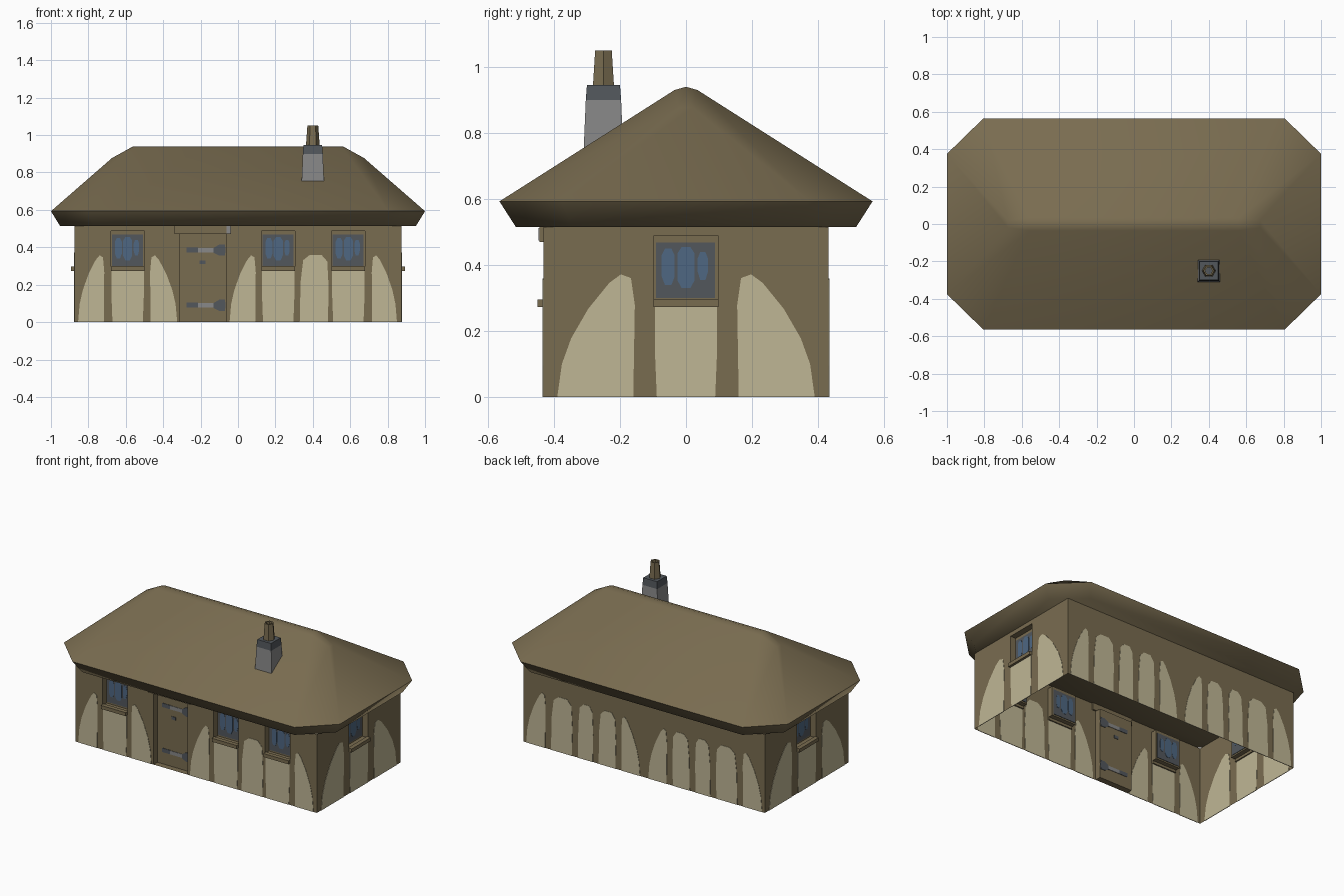
import bpy, bmesh, math
from mathutils import Matrix, Vector

if "Cube" in bpy.data.objects:
    bpy.data.objects.remove(bpy.data.objects["Cube"])


def material(name, r, g, b):
    lin = [((c / 255 + 0.055) / 1.055) ** 2.4 for c in (r, g, b)]
    m = bpy.data.materials.new(name)
    m.diffuse_color = (*lin, 1)
    m.use_nodes = True
    m.node_tree.nodes["Principled BSDF"].inputs["Base Color"].default_value = m.diffuse_color
    return m


BROWN = material("brown thatch and timber", 121, 108, 80)
CREAM = material("cream plaster", 191, 182, 149)
DARK = material("dark grey", 82, 87, 92)
GREY = material("light grey stone", 136, 136, 136)
BLUE = material("blue glass", 78, 103, 130)


def finish(name, bm, mat, smooth=None, recalc=True):
    if recalc:
        bmesh.ops.recalc_face_normals(bm, faces=bm.faces)
    me = bpy.data.meshes.new(name)
    bm.to_mesh(me)
    bm.free()
    me.materials.append(mat)
    ob = bpy.data.objects.new(name, me)
    bpy.context.collection.objects.link(ob)
    if smooth:
        bpy.context.view_layer.objects.active = ob
        ob.select_set(True)
        bpy.ops.object.shade_smooth_by_angle(angle=math.radians(smooth))
        ob.select_set(False)
    return ob


def loft(name, rings, mat, cap_start=True, cap_end=True):
    bm = bmesh.new()
    vs = [[bm.verts.new(p) for p in ring] for ring in rings]
    n = len(rings[0])
    for a, b in zip(vs, vs[1:]):
        for i in range(n):
            bm.faces.new((a[i], a[(i + 1) % n], b[(i + 1) % n], b[i]))
    if cap_start:
        bm.faces.new(vs[0])
    if cap_end:
        bm.faces.new(vs[-1])
    return finish(name, bm, mat)


# Wall frames: u runs along the wall, v is up, w points outward
WX, WY, WALL_TOP, RECESS = 0.875, 0.432, 0.515, 0.04
WALLS = {"front": (0, WY, WX), "right": (90, WX, WY),
         "back": (180, WY, WX), "left": (-90, WX, WY)}


def on_wall(wall, u, v, w):
    angle, dist, _ = WALLS[wall]
    return Matrix.Rotation(math.radians(angle), 3, 'Z') @ Vector((u, -dist - w, v))


def prism(name, wall, poly, w0, w1, mat):
    return loft(f"{wall}_{name}", [[on_wall(wall, u, v, w) for u, v in poly] for w in (w0, w1)], mat)


def block(name, wall, u0, u1, v0, v1, w0, w1, mat):
    return prism(name, wall, [(u0, v0), (u1, v0), (u1, v1), (u0, v1)], w0, w1, mat)


def build_wall(wall, openings):
    """Single-sheet wall with recessed openings."""
    half = WALLS[wall][2]
    bm = bmesh.new()

    def face(*pts):
        bm.faces.new([bm.verts.new(on_wall(wall, *p)) for p in pts])

    us = sorted({-half, half} | {o[k] for o in openings for k in (0, 1)})
    vs = sorted({0, WALL_TOP} | {o[k] for o in openings for k in (2, 3)})
    for a, b in zip(us, us[1:]):
        for c, d in zip(vs, vs[1:]):
            mu, mv = (a + b) / 2, (c + d) / 2
            if not any(o[0] < mu < o[1] and o[2] < mv < o[3] for o in openings):
                face((a, c, 0), (b, c, 0), (b, d, 0), (a, d, 0))
    r = -RECESS
    for a, b, c, d in openings:
        face((a, c, r), (b, c, r), (b, d, r), (a, d, r))
        face((a, c, 0), (a, c, r), (a, d, r), (a, d, 0))
        face((b, c, r), (b, c, 0), (b, d, 0), (b, d, r))
        face((a, d, r), (b, d, r), (b, d, 0), (a, d, 0))
        face((a, c, 0), (b, c, 0), (b, c, r), (a, c, r))
    bmesh.ops.remove_doubles(bm, verts=bm.verts, dist=1e-5)
    finish(f"{wall}_wall", bm, BROWN, recalc=False)


# Plaster patches, passing through the sheet so both sides show them
SLOPED = [(0, 0), (.06, .27), (.18, .48), (.4, .72), (.67, .93), (.82, 1), (.95, .97), (1, .75), (.98, 0)]
PILLAR = [(0, 0), (.03, .6), (.12, .92), (.35, 1), (.75, 1), (.95, .9), (1, .5), (.97, 0)]


def plaster(wall, shape, a, b, h):
    prism("plaster", wall, [(a + (b - a) * t, h * s) for t, s in shape], -0.002, 0.002, CREAM)


def window(wall, c, half):
    # dark leaded frame, three blue panes, sill and plaster below
    block("window_frame", wall, c - half * .93, c + half * .9, .3, .468, -RECESS - .003, -RECESS + .003, DARK)
    for a, b, low, high in ((-.75, -.35, .34, .45), (-.27, .27, .33, .455), (.36, .68, .355, .44)):
        u0, u1 = c + a * half, c + b * half
        q = (u1 - u0) * .25
        pane = [(u0 + q, low), (u1 - q, low), (u1, low + .025), (u1, high - .02),
                (u1 - q, high), (u0 + q, high), (u0, high - .02), (u0, low + .025)]
        prism("window_pane", wall, pane, -RECESS - .0045, -RECESS + .0045, BLUE)
    block("window_sill", wall, c - half, c + half, .273, .296, -.01, .018, BROWN)
    plaster(wall, [(.03, 0), (0, .5), (0, 1), (1, 1), (1, .5), (.97, 0)], c - half * .96, c + half * .96, .274)


def window_hole(c, half):
    return (c - half, c + half, .29, .488)


# Front wall: three windows and a door
FRONT_WINDOWS = (-.59, .215, .59)
build_wall("front", [window_hole(c, .09) for c in FRONT_WINDOWS] + [(-.31, -.065, 0, .47)])
for c in FRONT_WINDOWS:
    window("front", c, .09)
for a, b in ((-.855, -.715), (-.325, -.47), (-.045, .095), (.85, .715)):
    plaster("front", SLOPED, a, b, .357)
plaster("front", PILLAR, .33, .485, .36)

# Side walls: one window each
for side in ("right", "left"):
    build_wall(side, [window_hole(0, .098)])
    window(side, 0, .098)
    for s in (-1, 1):
        plaster(side, SLOPED, s * .39, s * .155, .372)

# Back wall: plaster only
build_wall("back", [])
for s in (-1, 1):
    plaster("back", SLOPED, s * .855, s * .715, .357)
    plaster("back", SLOPED, s * .03, s * .165, .357)
    for a, b in ((.675, .52), (.48, .37), (.33, .205)):
        plaster("back", PILLAR, s * a, s * b, .36)

# Door furniture: lintel, strap hinges and latch
block("door_lintel", "front", -.34, -.038, .47, .515, -.01, .012, BROWN)
block("lintel_peg", "front", -.062, -.04, .475, .513, .01, .014, GREY)
for z in (.385, .09):
    block("hinge_strap", "front", -.215, -.13, z - .012, z + .012, -RECESS - .003, -RECESS + .003, GREY)
    block("hinge_tip", "front", -.275, -.215, z - .012, z + .014, -RECESS - .003, -RECESS + .003, DARK)
    plate = [(-.13, z - .015), (-.1, z - .03), (-.07, z - .03), (-.066, z), (-.07, z + .03), (-.1, z + .03), (-.13, z + .012)]
    prism("hinge_plate", "front", plate, -RECESS - .003, -RECESS + .003, DARK)
block("door_latch", "front", -.205, -.175, .31, .33, -RECESS - .003, -RECESS + .003, DARK)


# Thatched roof: octagonal eave lofted to a rounded ridge
def octagon(x, y, cx, cy, z, z2=None):
    z2 = z if z2 is None else z2
    q = [(x, -cy, z), (x, cy, z), (cx, y, z2)]
    return q + [(-cx, y, z2), (-x, cy, z), (-x, -cy, z), (-cx, -y, z2), (cx, -y, z2)]


bm = bmesh.new()
rings = [[bm.verts.new(p) for p in ring] for ring in (
    octagon(.952, .515, .77, .345, .515),
    octagon(1, .565, .805, .375, .593),
    octagon(.674, .035, .56, .02, .877, .93))]
for a, b in zip(rings, rings[1:]):
    for i in range(8):
        j = (i + 1) % 8
        bm.faces.new((a[i], a[j], b[j], b[i]))
bm.faces.new(rings[0])
top = rings[2]
ridge_r, ridge_l = bm.verts.new((.56, 0, .94)), bm.verts.new((-.56, 0, .94))
for i, end in ((7, ridge_r), (0, ridge_r), (1, ridge_r), (3, ridge_l), (4, ridge_l), (5, ridge_l)):
    bm.faces.new((top[i], top[(i + 1) % 8], end))
bm.faces.new((top[2], top[3], ridge_l, ridge_r))
bm.faces.new((top[6], top[7], ridge_r, ridge_l))
finish("thatched_roof", bm, BROWN, smooth=60)


# Chimney: tapered stone shaft, dark collar and a six-sided pot
def ring(n, r, z, turn=0.0):
    return [(.4 + r * math.cos(turn + math.tau * i / n), -.25 + r * math.sin(turn + math.tau * i / n), z)
            for i in range(n)]


R2, T = math.sqrt(2), math.pi / 4
loft("chimney_shaft", [ring(4, .062 * R2, .7, T), ring(4, .0535 * R2, .9, T)], GREY)
loft("chimney_collar", [ring(4, .0535 * R2, .9, T), ring(4, .05 * R2, .946, T)], DARK)
loft("chimney_pot", [ring(6, .037, .94), ring(6, .029, 1.05), ring(6, .02, 1.05), ring(6, .02, 1.02)], BROWN)
loft("chimney_pot_hole", [ring(6, .0195, 1.018), ring(6, .0195, 1.023)], DARK)
